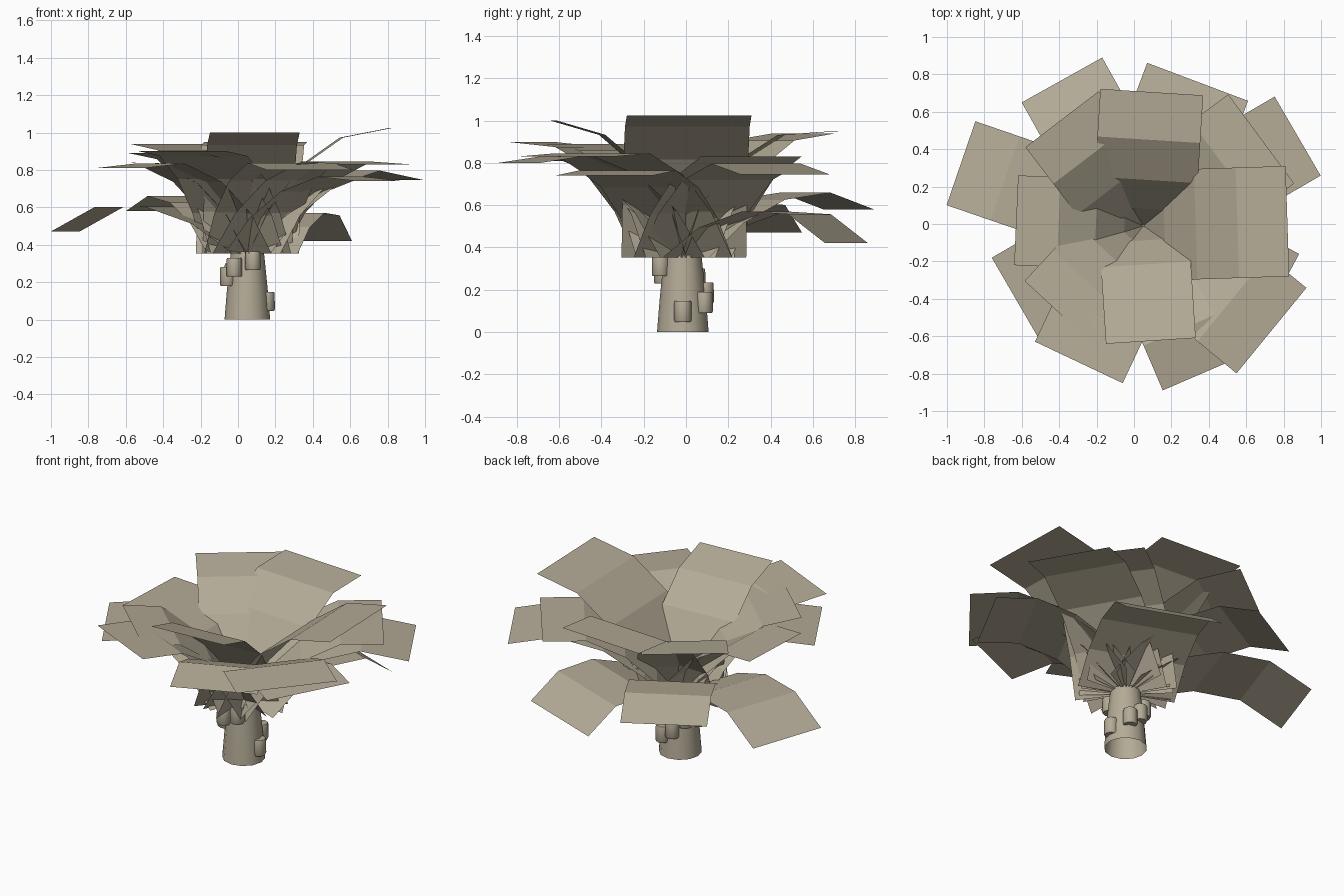
import bpy, bmesh
from math import sin, cos, radians, atan2, hypot
from mathutils import Vector

if "Cube" in bpy.data.objects:
    bpy.data.objects.remove(bpy.data.objects["Cube"])

BASE = Vector((0.05, -0.01, 0.352))   # crown point where every leaf starts
MAT = bpy.data.materials.new("dry_tan")
MAT.diffuse_color = (0.46, 0.41, 0.31, 1)
MAT.use_nodes = True
MAT.node_tree.nodes["Principled BSDF"].inputs["Base Color"].default_value = MAT.diffuse_color


def finish(bm, name, smooth=False):
    me = bpy.data.meshes.new(name)
    bm.to_mesh(me)
    bm.free()
    me.materials.append(MAT)
    ob = bpy.data.objects.new(name, me)
    bpy.context.collection.objects.link(ob)
    if smooth:
        bpy.context.view_layer.objects.active = ob
        ob.select_set(True)
        bpy.ops.object.shade_smooth_by_angle(angle=radians(50))
        ob.select_set(False)


def leaf(name, x1, y1, x2, y2, z, bend):
    """Bent strip from the crown to a tip edge (two corners) at height z."""
    # Unit arc: four equal segments bending downwards
    arc = [(0.0, 0.0)]
    for a in (0, -13, -29, -52):
        px, pz = arc[-1]
        arc.append((px + cos(radians(a * bend)), pz + sin(radians(a * bend))))
    # Scale and tilt the arc so that it ends at the tip
    out = Vector(((x1 + x2) / 2 - BASE.x, (y1 + y2) / 2 - BASE.y, 0))
    reach, rise = out.length, z - BASE.z
    out.normalize()
    side = Vector((-out.y, out.x, 0)) * hypot(x2 - x1, y2 - y1) / 2
    s = hypot(reach, rise) / hypot(*arc[-1])
    t = atan2(rise, reach) - atan2(arc[-1][1], arc[-1][0])
    bm = bmesh.new()
    rows = []
    for px, pz in arc:
        r = s * (px * cos(t) - pz * sin(t))
        h = s * (px * sin(t) + pz * cos(t))
        p = BASE + out * r + Vector((0, 0, h))
        rows.append((bm.verts.new(p - side), bm.verts.new(p + side)))
    for a, b in zip(rows, rows[1:]):
        bm.faces.new((a[0], b[0], b[1], a[1]))
    finish(bm, name)


# Leaves: two tip corners (x, y), tip height, bend
upper = [
    (0.37, 0.69, -0.18, 0.72, 0.95, 1.25), (0.83, -0.28, 0.81, 0.31, 1.025, 1.05),
    (-0.15, -0.64, 0.33, -0.61, 1.0, 1.05), (-0.62, 0.26, -0.64, -0.22, 0.84, 1.2),
    (-0.19, 0.71, -0.58, 0.41, 0.94, 1.1), (-0.59, -0.31, -0.19, -0.66, 0.89, 1.1),
    (0.86, 0.22, 0.50, 0.69, 0.83, 1.1), (0.55, -0.80, 0.92, -0.34, 0.83, 1.1)]
lower = [
    (-0.17, 0.89, -0.60, 0.65, 0.58, 1.15), (-0.85, 0.55, -1.00, 0.10, 0.47, 1.2),
    (-0.76, -0.18, -0.50, -0.63, 0.81, 1.25), (-0.53, -0.63, -0.06, -0.85, 0.90, 1.0),
    (0.15, -0.88, 0.62, -0.70, 0.80, 1.25), (0.61, 0.66, 0.07, 0.86, 0.42, 1.42),
    (1.00, 0.26, 0.75, 0.68, 0.745, 1.15), (0.62, -0.61, 0.90, -0.17, 0.74, 1.1)]
for kind, leaves in (("upper_leaf", upper), ("lower_leaf", lower)):
    for i, args in enumerate(leaves):
        leaf(f"{kind}_{i + 1}", *args)


def tube(name, cx, cy, rings, sides, bottom=True):
    """Round body from (radius, z) rings, with an optional bottom cap."""
    bm = bmesh.new()
    loops = [[bm.verts.new((cx + r * cos(radians(360 * k / sides)),
                            cy + r * sin(radians(360 * k / sides)), z))
              for k in range(sides)] for r, z in rings]
    for a, b in zip(loops, loops[1:]):
        for k in range(sides):
            n = (k + 1) % sides
            bm.faces.new((a[k], a[n], b[n], b[k]))
    if bottom:
        bm.faces.new(loops[0][::-1])
    bm.faces.new(loops[-1])
    finish(bm, name, True)


# Tapered trunk, open underneath
tube("trunk", 0.05, -0.015, [(0.122, 0), (0.11, 0.15), (0.098, 0.27), (0.088, 0.365)], 12, False)

# Cut leaf stubs around the trunk
stubs = [(0.08, -0.12, 0.315), (-0.02, -0.11, 0.28), (-0.055, -0.05, 0.23),
         (0.155, -0.015, 0.097), (0.10, 0.085, 0.14), (0.03, 0.09, 0.185),
         (-0.03, 0.05, 0.25)]
for i, (x, y, z) in enumerate(stubs):
    tube(f"stub_{i + 1}", x, y, [(0.038, z - 0.05), (0.042, z - 0.042),
                                 (0.041, z + 0.042), (0.038, z + 0.05)], 8)
